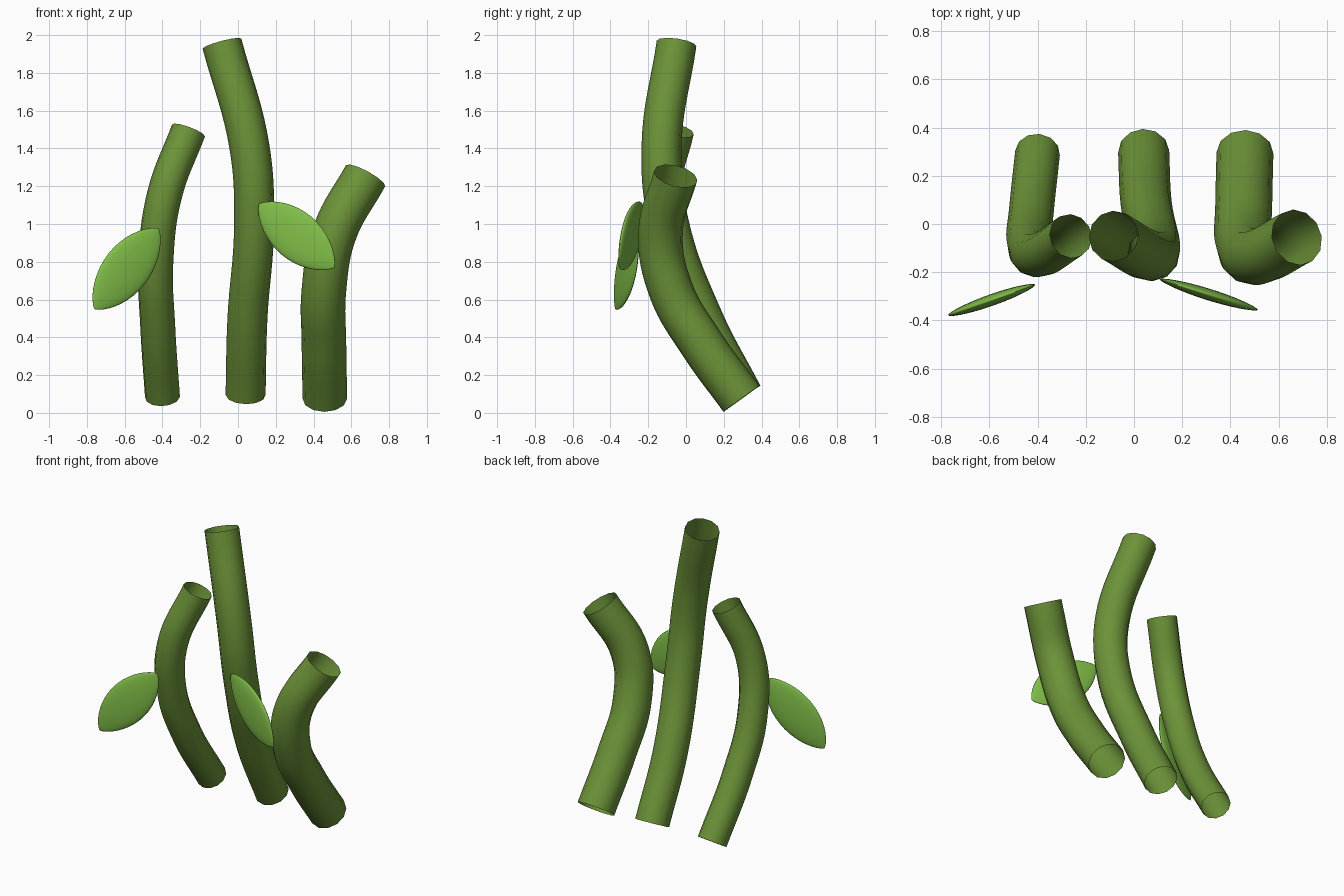
import bpy
import bmesh
import math
from mathutils import Vector, Matrix

if "Cube" in bpy.data.objects:
    bpy.data.objects.remove(bpy.data.objects["Cube"])


def material(name, rgb):
    m = bpy.data.materials.new(name)
    m.diffuse_color = (*rgb, 1)
    m.use_nodes = True
    m.node_tree.nodes["Principled BSDF"].inputs["Base Color"].default_value = m.diffuse_color
    return m


STEM = material("stem green", (0.15, 0.29, 0.04))
LEAF = material("leaf green", (0.22, 0.52, 0.065))


def stalk(name, radius, points):
    """Open twelve-sided tube swept along a smooth path."""
    cu = bpy.data.curves.new(name, 'CURVE')
    cu.dimensions = '3D'
    cu.bevel_depth = radius
    cu.bevel_resolution = 4
    cu.resolution_u = 8
    cu.use_fill_caps = False
    sp = cu.splines.new('BEZIER')
    sp.bezier_points.add(len(points) - 1)
    for bp, co in zip(sp.bezier_points, points):
        bp.co = co
        bp.handle_left_type = bp.handle_right_type = 'AUTO'
    cu.materials.append(STEM)
    ob = bpy.data.objects.new(name, cu)
    bpy.context.collection.objects.link(ob)
    bpy.ops.object.select_all(action='DESELECT')
    ob.select_set(True)
    bpy.context.view_layer.objects.active = ob
    bpy.ops.object.convert(target='MESH')
    bpy.ops.object.shade_smooth_by_angle(angle=math.radians(40))


def leaf(name, tip_a, tip_b, width=0.13, thickness=0.024):
    """Thin lens with narrowed tips, lying in an upright plane between two tips."""
    a, b = Vector(tip_a), Vector(tip_b)
    axis = (b - a) / 2
    long = axis.normalized()
    flat = Vector((axis.x, axis.y, 0)).normalized()
    normal = flat.cross(Vector((0, 0, 1)))
    side = normal.cross(long)
    rot = Matrix((side, normal, long)).transposed().to_4x4()
    bm = bmesh.new()
    bmesh.ops.create_uvsphere(bm, u_segments=32, v_segments=20, radius=1)
    for v in bm.verts:
        taper = max(0.0, 1 - v.co.z ** 2) ** 0.25
        v.co = Vector((v.co.x * width * taper, v.co.y * thickness * taper,
                       v.co.z * axis.length))
    bm.transform(Matrix.Translation((a + b) / 2) @ rot)
    bmesh.ops.recalc_face_normals(bm, faces=bm.faces)
    for f in bm.faces:
        f.smooth = True
    me = bpy.data.meshes.new(name)
    bm.to_mesh(me)
    bm.free()
    me.materials.append(LEAF)
    bpy.context.collection.objects.link(bpy.data.objects.new(name, me))


# Three bent stalks
stalk("left_stalk", 0.093, [(-0.40, 0.295, 0.085), (-0.425, 0.06, 0.46),
                            (-0.435, -0.08, 0.80), (-0.39, -0.127, 1.15),
                            (-0.262, -0.05, 1.495)])
stalk("middle_stalk", 0.106, [(0.04, 0.30, 0.095), (0.05, 0.09, 0.50),
                              (0.085, -0.09, 1.0), (0.062, -0.13, 1.4),
                              (-0.085, -0.05, 1.955)])
stalk("right_stalk", 0.118, [(0.46, 0.294, 0.075), (0.455, 0.08, 0.37),
                             (0.455, -0.08, 0.65), (0.51, -0.135, 0.95),
                             (0.675, -0.055, 1.255)])

# Two leaves in front
leaf("left_leaf", (-0.76, -0.375, 0.55), (-0.42, -0.255, 0.975))
leaf("right_leaf", (0.11, -0.23, 1.105), (0.51, -0.355, 0.77))
